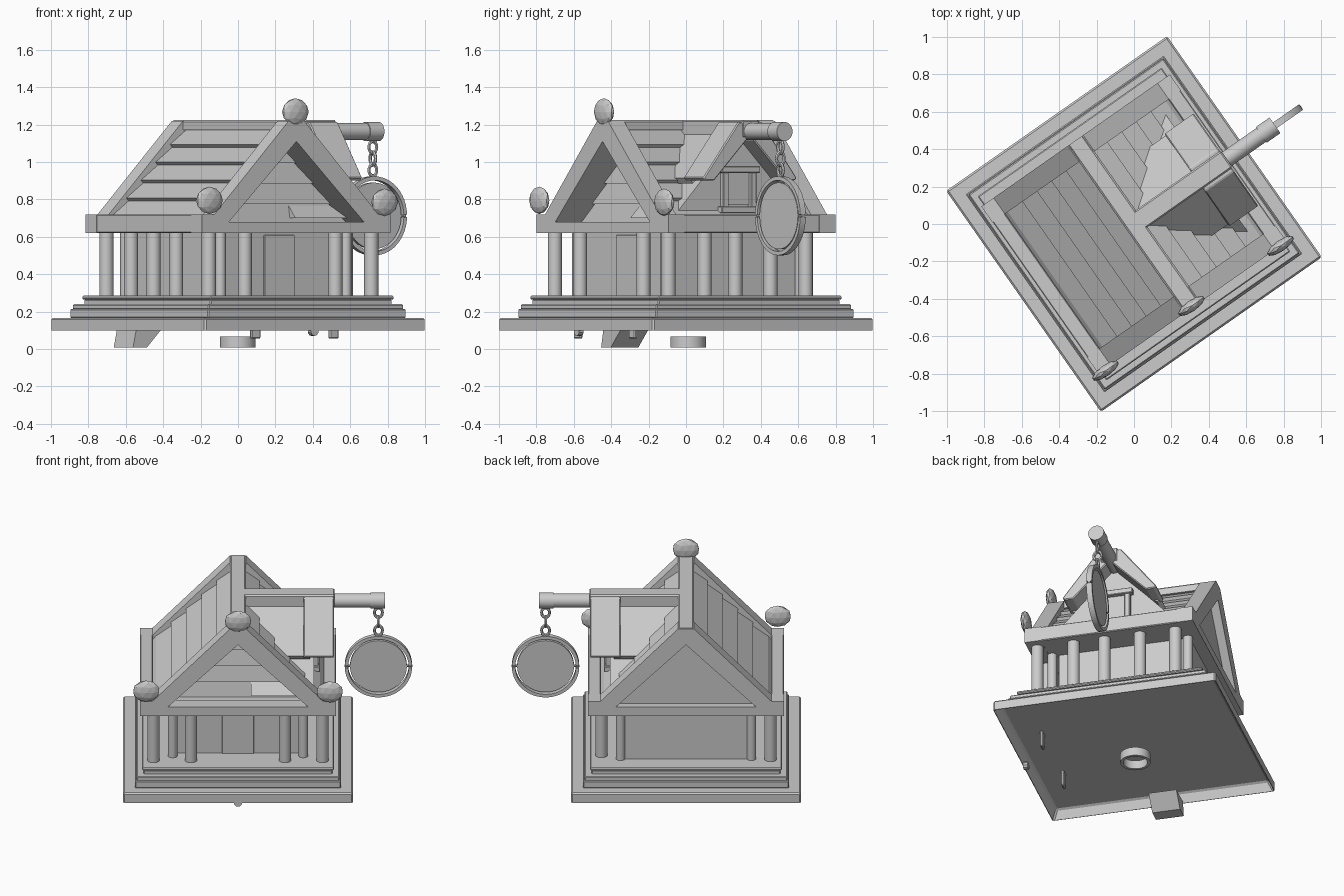
import bpy, bmesh, math
from mathutils import Matrix, Vector

if "Cube" in bpy.data.objects:
    bpy.data.objects.remove(bpy.data.objects["Cube"])

TURN = math.radians(35)   # whole model is turned about z


def finish(name, bm, smooth=False, bevel=0):
    bmesh.ops.recalc_face_normals(bm, faces=bm.faces)
    me = bpy.data.meshes.new(name)
    bm.to_mesh(me)
    bm.free()
    ob = bpy.data.objects.new(name, me)
    bpy.context.collection.objects.link(ob)
    ob.rotation_euler.z = TURN
    if bevel:
        m = ob.modifiers.new("bevel", 'BEVEL')
        m.width, m.segments = bevel, 1
    if smooth:
        bpy.ops.object.select_all(action='DESELECT')
        ob.select_set(True)
        bpy.context.view_layer.objects.active = ob
        bpy.ops.object.shade_smooth_by_angle(angle=math.radians(35))
    return ob


def box(name, lo, hi, bevel=0):
    bm = bmesh.new()
    bmesh.ops.create_cube(bm, size=1)
    for v in bm.verts:
        v.co = Vector([lo[i] if v.co[i] < 0 else hi[i] for i in range(3)])
    return finish(name, bm, bevel=bevel)


def prism(name, pts, axis, a, b, bevel=0):
    """Extrude a side/height profile along x or y from a to b."""
    bm = bmesh.new()
    def put(p, d):
        return bm.verts.new((p[0], d, p[1]) if axis == 'y' else (d, p[0], p[1]))
    lo, hi = [put(p, a) for p in pts], [put(p, b) for p in pts]
    bm.faces.new(lo)
    bm.faces.new(hi[::-1])
    n = len(pts)
    for i in range(n):
        bm.faces.new((lo[i], lo[(i + 1) % n], hi[(i + 1) % n], hi[i]))
    return finish(name, bm, bevel=bevel)


def cylinder(name, center, r, length, axis='z', sides=24):
    bm = bmesh.new()
    rot = {'z': Matrix(), 'x': Matrix.Rotation(math.pi / 2, 4, 'Y'),
           'y': Matrix.Rotation(math.pi / 2, 4, 'X')}[axis]
    bmesh.ops.create_cone(bm, cap_ends=True, segments=sides, radius1=r, radius2=r,
                          depth=length, matrix=Matrix.Translation(center) @ rot)
    return finish(name, bm, smooth=True)


def lathe_ring(name, center, profile, axis='z', sides=40, stretch=1, a0=0, a1=2 * math.pi):
    """Revolve a closed (radius, along-axis) profile about an axis."""
    bm = bmesh.new()
    full = a1 - a0 > 6.28
    rings = []
    for k in range(sides if full else sides + 1):
        t = a0 + (a1 - a0) * k / sides
        row = []
        for r, h in profile:
            x, y = r * math.cos(t), r * math.sin(t) * stretch
            p = {'z': (x, y, h), 'y': (x, h, y), 'x': (h, x, y)}[axis]
            row.append(bm.verts.new(Vector(center) + Vector(p)))
        rings.append(row)
    n = len(profile)
    for k in range(sides):
        a, b = rings[k], rings[(k + 1) % len(rings)]
        for i in range(n):
            bm.faces.new((a[i], a[(i + 1) % n], b[(i + 1) % n], b[i]))
    if not full:
        bm.faces.new(rings[0])
        bm.faces.new(rings[-1])
    return finish(name, bm, smooth=True)


def mirror(pts, s):
    return [(s * x, z) for x, z in pts]


SIDES = ((-1, "left"), (1, "right"))

# base plate with recessed underside, then the steps
bm = bmesh.new()
bmesh.ops.create_cube(bm, size=1)
for v in bm.verts:
    v.co = Vector((v.co.x * 1.442, v.co.y * 1.442, 0.09 if v.co.z < 0 else 0.167))
bm.normal_update()
bottom = [f for f in bm.faces if f.normal.z < -0.9]
bmesh.ops.inset_region(bm, faces=bottom, thickness=0.045)
bmesh.ops.translate(bm, verts=bottom[0].verts, vec=(0, 0, 0.072))
finish("base_plate", bm, bevel=0.01)
for i, (h, z0, z1) in enumerate(((0.646, 0.165, 0.215), (0.636, 0.21, 0.24),
                                 (0.592, 0.235, 0.265), (0.6, 0.265, 0.285))):
    box(f"step_{i + 1}", (-h, -h, z0), (h, h, z1), bevel=0.006)

# small fittings below the base
lathe_ring("underside_ring", (0.005, 0.01, 0),
           [(0.076, 0.008), (0.095, 0.008), (0.095, 0.066), (0.076, 0.066)])
prism("underside_wedge", [(-0.7, 0.1), (-0.72, 0.008), (-0.63, 0.008), (-0.54, 0.1)], 'y', -0.05, 0.13)
for s, side in SIDES:
    box(f"underside_hook_{side}", (s * 0.255 - 0.03, -0.535, 0.055), (s * 0.255 + 0.03, -0.515, 0.165), 0.006)
cylinder("front_edge_knob", (0, -0.7, 0.095), 0.025, 0.03, 'y', 10)

# walls, door and corner pilasters
box("room_walls", (-0.4, -0.38, 0.28), (0.4, 0.47, 0.64))
box("door", (-0.1, -0.388, 0.28), (0.1, -0.37, 0.61), 0.004)
ROWS = {"left": (-0.485, -0.18, 0.03, 0.24, 0.47), "right": (-0.485, -0.25, -0.05, 0.18, 0.41)}
for s, side in SIDES:
    for y, end in ((-0.42, "front"), (0.46, "back")):
        cylinder(f"pilaster_{end}_{side}", (s * 0.41, y, 0.455), 0.03, 0.35)
    # outer columns
    cylinder(f"front_column_{side}", (s * 0.295, -0.485, 0.455), 0.038, 0.35)
    for i, y in enumerate(ROWS[side]):
        cylinder(f"side_column_{side}_{i + 1}", (s * 0.53, y, 0.455), 0.038, 0.35)

# ceiling, eave beams and ridge
box("ceiling", (-0.56, -0.5, 0.622), (0.56, 0.5, 0.67))
prism("ridge_beam", [(-0.05, 1.17), (-0.05, 1.215), (-0.04, 1.225), (0.04, 1.225), (0.05, 1.215), (0.05, 1.17)],
      'y', -0.54, 0.54)
rake = [(0.615, 0.62), (0.615, 0.72), (0.535, 0.72), (0.05, 1.22), (0, 1.22), (0, 1.11), (0.44, 0.68), (0.44, 0.62)]
for s, side in SIDES:
    box(f"eave_beam_{side}", (s * 0.573 - 0.04, -0.53, 0.62), (s * 0.573 + 0.04, 0.53, 0.72), 0.005)
    for y0, y1, end in ((-0.545, -0.44, "front"), (0.44, 0.545, "back")):
        prism(f"{end}_rake_{side}", mirror(rake, s), 'y', y0, y1)
    # stepped roof boards, one sawtooth profile per slope
    saw = [(0, 1.11), (0.44, 0.68), (0.54, 0.68)]
    n = 5
    for i in range(n):
        t0, t1 = i / n, (i + 1) / n
        saw.append((0.515 - 0.475 * t0, 0.712 + 0.478 * t0))
        saw.append((0.515 - 0.475 * t1 - 0.014, 0.712 + 0.478 * t1 - 0.016))
    saw.append((0, 1.18))
    prism(f"roof_boards_{side}", mirror(saw, s), 'y', -0.445, 0.445)

# gable ends: tie beams, clapboards in front, plain panel behind
for y0, y1, end in ((-0.545, -0.44, "front"), (0.44, 0.545, "back")):
    box(f"{end}_tie_beam", (-0.45, y0, 0.62), (0.45, y1, 0.68))
for i in range(4):
    z0 = 0.665 + i * 0.11
    w, w2 = 0.455 * (1.12 - z0) / 0.44, 0.455 * (1.12 - z0 - 0.11) / 0.44
    bm = bmesh.new()
    front = [bm.verts.new(p) for p in ((-w, -0.375, z0), (w, -0.375, z0),
                                       (w2, -0.355, z0 + 0.11), (-w2, -0.355, z0 + 0.11))]
    back = [bm.verts.new((v.co.x, -0.34, v.co.z)) for v in front]
    bm.faces.new(front)
    bm.faces.new(back[::-1])
    for k in range(4):
        bm.faces.new((front[k], front[(k + 1) % 4], back[(k + 1) % 4], back[k]))
    finish(f"gable_clapboard_{i + 1}", bm)
prism("back_gable_panel", [(-0.47, 0.66), (0.47, 0.66), (0, 1.13)], 'y', 0.43, 0.49)

# faceted finials on the front gable
for name, x, y, z in (("left", -0.575, -0.555, 0.795), ("right", 0.575, -0.545, 0.785), ("top", 0, -0.535, 1.268)):
    bm = bmesh.new()
    bmesh.ops.create_icosphere(bm, subdivisions=2, radius=1,
                               matrix=Matrix.Translation((x, y, z)) @ Matrix.Diagonal((0.085, 0.03, 0.073, 1)))
    finish(f"finial_{name}", bm)

# side dormer: gable wall, roof panels, thick front slabs, ridge
prism("dormer_body", [(-0.42, 0.7), (0.42, 0.7), (0, 1.15)], 'x', 0.08, 0.475)
panel = [(0, 1.2), (0.29, 0.915), (0.27, 0.885), (0, 1.14)]
slab = [(0.04, 1.215), (0.075, 1.215), (0.305, 0.915), (0.29, 0.9), (0.235, 0.9), (0.02, 1.12)]
for s, side in SIDES:
    prism(f"dormer_panel_{side}", mirror(panel, s), 'x', 0.06, 0.45)
    prism(f"dormer_slab_{side}", mirror(slab, s), 'x', 0.41, 0.6, bevel=0.006)
box("dormer_ridge", (0.03, -0.055, 1.13), (0.605, 0.055, 1.225), 0.008)

# dormer window with frame and sill
box("window_pane", (0.46, -0.08, 0.77), (0.485, 0.08, 0.95))
for s, side in SIDES:
    box(f"window_jamb_{side}", (0.46, s * 0.09 - 0.018, 0.75), (0.505, s * 0.09 + 0.018, 0.965), 0.004)
for z, part in ((0.745, "sill"), (0.96, "lintel")):
    box(f"window_{part}", (0.46, -0.125, z - 0.018), (0.515, 0.125, z + 0.018), 0.004)

# hanging pole with end collar
cylinder("sign_pole", (0.65, 0, 1.163), 0.045, 0.5, 'x')
cylinder("sign_pole_collar", (0.875, 0, 1.163), 0.051, 0.09, 'x')

# chain links, alternately turned
link = [(0.025 + 0.009 * math.cos(a * math.pi / 3), 0.009 * math.sin(a * math.pi / 3)) for a in range(6)]
for i, axis in enumerate("yxy"):
    lathe_ring(f"chain_link_{i + 1}", (0.88, 0, 1.08 - i * 0.062), link, axis, 16, 1.3)

# round sign: two half rims, pins and disc
rim = [(0.19, -0.018), (0.211, -0.018), (0.211, 0.018), (0.19, 0.018)]
for i, part in enumerate(("upper", "lower")):
    lathe_ring(f"sign_rim_{part}", (0.88, 0, 0.712), rim, 'y', 24, 1,
               i * math.pi + 0.03, (i + 1) * math.pi - 0.03)
for s, side in SIDES:
    cylinder(f"sign_pin_{side}", (0.88 + s * 0.19, 0, 0.712), 0.008, 0.045, 'x', 8)
cylinder("sign_disc", (0.88, 0, 0.712), 0.178, 0.022, 'y', 48)
